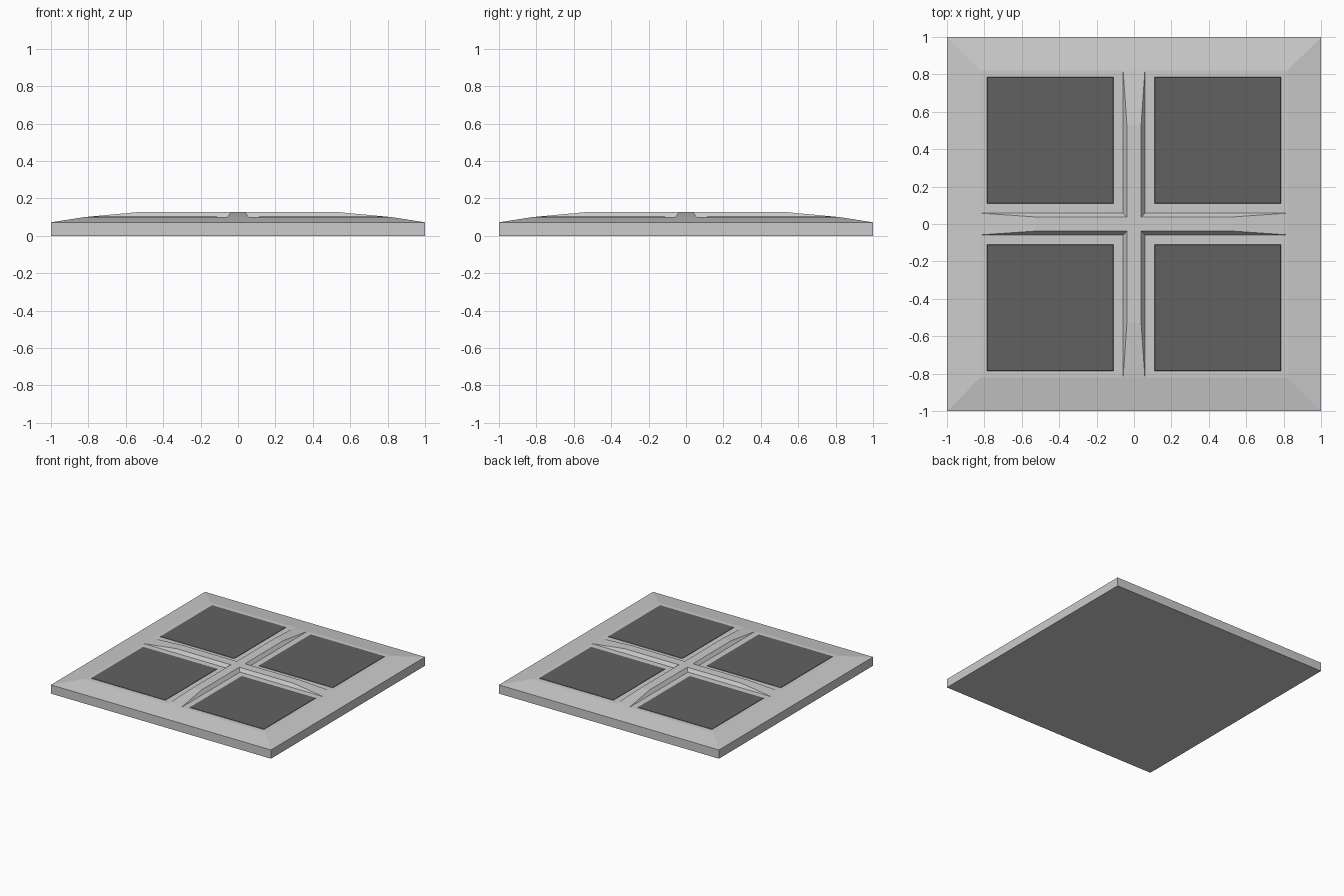
import bpy, bmesh
from math import pi
from mathutils import Matrix

if "Cube" in bpy.data.objects:
    bpy.data.objects.remove(bpy.data.objects["Cube"])

def make_object(name, bm):
    bmesh.ops.remove_doubles(bm, verts=bm.verts, dist=1e-5)
    bmesh.ops.recalc_face_normals(bm, faces=bm.faces)
    mesh = bpy.data.meshes.new(name)
    bm.to_mesh(mesh)
    bm.free()
    obj = bpy.data.objects.new(name, mesh)
    bpy.context.collection.objects.link(obj)
    return obj

def stacked_square(name, levels, cx=0, cy=0):
    """Solid lofted through squares given as (half width, z)."""
    bm = bmesh.new()
    rings = [[bm.verts.new((cx + sx * h, cy + sy * h, z))
              for sx, sy in ((-1, -1), (1, -1), (1, 1), (-1, 1))] for h, z in levels]
    for a, b in zip(rings, rings[1:]):
        for i in range(4):
            j = (i + 1) % 4
            bm.faces.new((a[i], a[j], b[j], b[i]))
    bm.faces.new(rings[0][::-1])
    bm.faces.new(rings[-1])
    return make_object(name, bm)

# slab with sloped border
stacked_square("base_slab", [(1.0, 0.0), (1.0, 0.072), (0.82, 0.1)])

# raised cross: one tapered arm turned to four sides, mitred at the centre
LOW, HIGH = 0.1, 0.127
T, B, FLAT, END = 0.038, 0.058, 0.53, 0.82
bm = bmesh.new()
for k in range(4):
    turn = Matrix.Rotation(k * pi / 2, 4, 'Z')
    def face(*pts):
        bm.faces.new([bm.verts.new(turn @ Matrix.Translation(p).to_translation()) for p in pts])
    face((0, 0, HIGH), (T, T, HIGH), (T, FLAT, HIGH), (-T, FLAT, HIGH), (-T, T, HIGH))
    face((T, FLAT, HIGH), (B, END, LOW), (-B, END, LOW), (-T, FLAT, HIGH))
    face((B, B, LOW), (B, END, LOW), (T, FLAT, HIGH), (T, T, HIGH))
    face((-B, B, LOW), (-T, T, HIGH), (-T, FLAT, HIGH), (-B, END, LOW))
    # underside closes the arm
    face((0, 0, LOW), (-B, B, LOW), (-B, END, LOW), (B, END, LOW), (B, B, LOW))
make_object("raised_cross", bm)

# four thin dark panels
dark = bpy.data.materials.new("dark_panel")
dark.diffuse_color = (0.12, 0.12, 0.12, 1)
dark.use_nodes = True
dark.node_tree.nodes["Principled BSDF"].inputs["Base Color"].default_value = dark.diffuse_color
for sx in (-1, 1):
    for sy in (-1, 1):
        panel = stacked_square("panel", [(0.338, 0.098), (0.336, 0.103)], sx * 0.448, sy * 0.448)
        panel.data.materials.append(dark)
